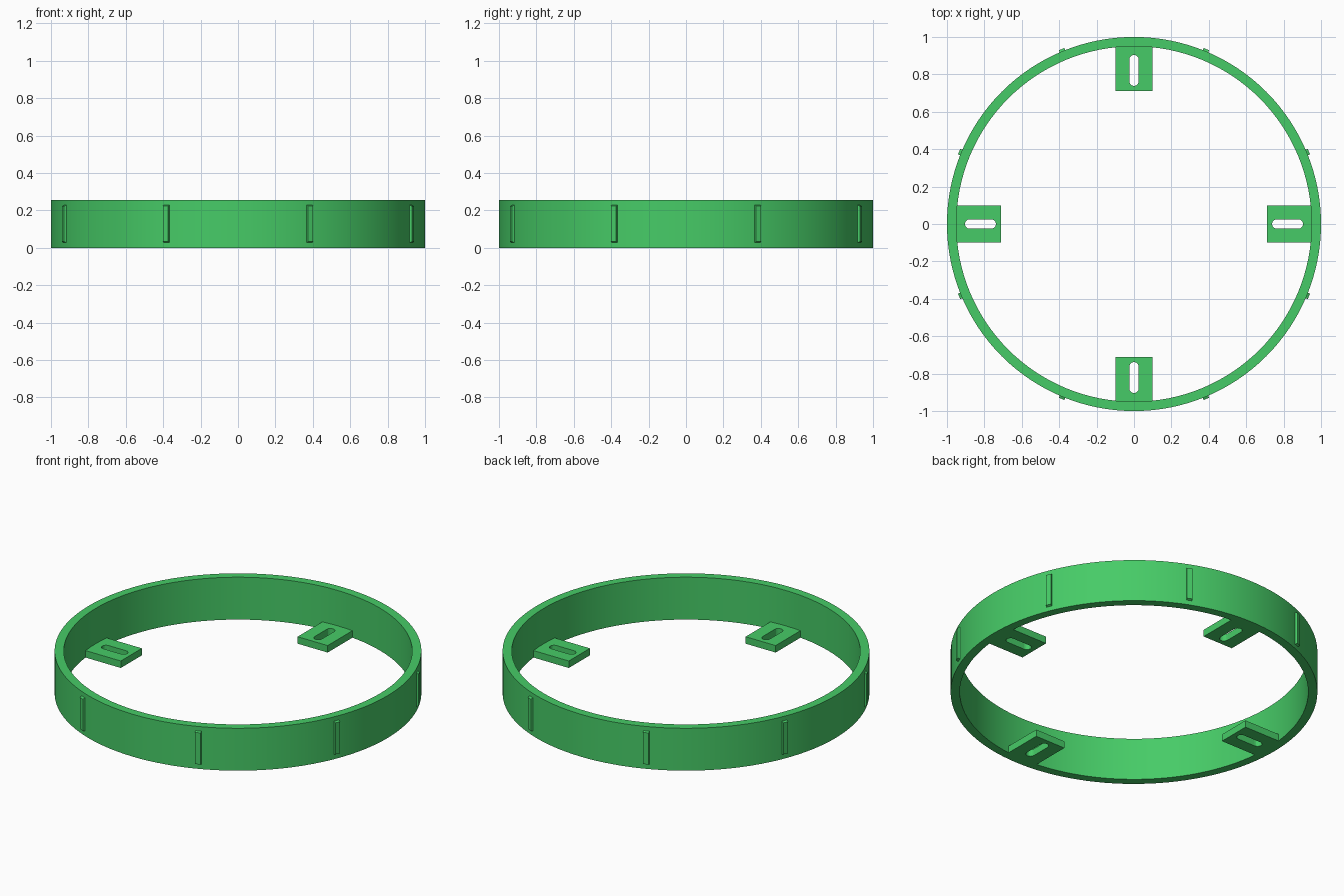
import bpy, bmesh, math
from mathutils import Matrix

if "Cube" in bpy.data.objects:
    bpy.data.objects.remove(bpy.data.objects["Cube"])

R_OUT, R_IN, HEIGHT = 1.0, 0.95, 0.255
SEGMENTS = 128

green = bpy.data.materials.new("green")
green.diffuse_color = (0.062, 0.60, 0.135, 1)
green.use_nodes = True
green.node_tree.nodes["Principled BSDF"].inputs["Base Color"].default_value = green.diffuse_color


def make_object(name, bm, smooth=False):
    bmesh.ops.recalc_face_normals(bm, faces=bm.faces)
    mesh = bpy.data.meshes.new(name)
    bm.to_mesh(mesh)
    bm.free()
    mesh.materials.append(green)
    obj = bpy.data.objects.new(name, mesh)
    bpy.context.collection.objects.link(obj)
    if smooth:
        bpy.ops.object.select_all(action='DESELECT')
        obj.select_set(True)
        bpy.context.view_layer.objects.active = obj
        bpy.ops.object.shade_smooth_by_angle(angle=math.radians(30))
    return obj


def add_loop(bm, points):
    verts = [bm.verts.new((x, y, 0)) for x, y in points]
    return [bm.edges.new((v, verts[(i + 1) % len(verts)])) for i, v in enumerate(verts)]


# Ring: rectangular section spun round the z axis
bm = bmesh.new()
section = [bm.verts.new((r, 0, z)) for r, z in
           ((R_IN, 0), (R_OUT, 0), (R_OUT, HEIGHT), (R_IN, HEIGHT))]
edges = [bm.edges.new((section[i], section[(i + 1) % 4])) for i in range(4)]
bmesh.ops.spin(bm, geom=section + edges, cent=(0, 0, 0), axis=(0, 0, 1),
               angle=2 * math.pi, steps=SEGMENTS, use_merge=True)
bmesh.ops.remove_doubles(bm, verts=bm.verts, dist=1e-5)
make_object("ring", bm, smooth=True)


# Mounting tabs: plates with a rounded slot, fitted to the inner wall
def mounting_tab(index):
    half, thick = 0.1, 0.042
    slot_near, slot_far, slot_r = 0.738, 0.904, 0.025
    outline = [(0.71, half), (0.71, -half)]
    reach = math.asin(half / R_IN)
    for i in range(9):
        a = -reach + 2 * reach * i / 8
        outline.append(((R_IN + 0.001) * math.cos(a), R_IN * math.sin(a)))
    slot = []
    for cx, start in ((slot_far - slot_r, -90), (slot_near + slot_r, 90)):
        for i in range(9):
            a = math.radians(start + 180 * i / 8)
            slot.append((cx + slot_r * math.cos(a), slot_r * math.sin(a)))
    bm = bmesh.new()
    edges = add_loop(bm, outline) + add_loop(bm, slot)
    bmesh.ops.triangle_fill(bm, use_beauty=True, use_dissolve=False, edges=edges)
    top = bmesh.ops.extrude_face_region(bm, geom=bm.faces[:])["geom"]
    bmesh.ops.translate(bm, vec=(0, 0, thick),
                        verts=[g for g in top if isinstance(g, bmesh.types.BMVert)])
    bm.transform(Matrix.Rotation(index * math.pi / 2, 4, 'Z'))
    make_object(f"mounting_tab_{index + 1}", bm)


for i in range(4):
    mounting_tab(i)


# Grip ribs: slim upright bars with chamfered outer edges
def grip_rib(index):
    bm = bmesh.new()
    bmesh.ops.create_cube(bm, size=1)
    for v in bm.verts:
        outer = v.co.x > 0
        v.co.x = 1.012 if outer else 0.985
        v.co.y *= 0.030 if outer else 0.036
        v.co.z = 0.128 + v.co.z * (0.190 if outer else 0.214)
    bm.transform(Matrix.Rotation(math.radians(22.5 + 45 * index), 4, 'Z'))
    make_object(f"grip_rib_{index + 1}", bm)


for i in range(8):
    grip_rib(i)
